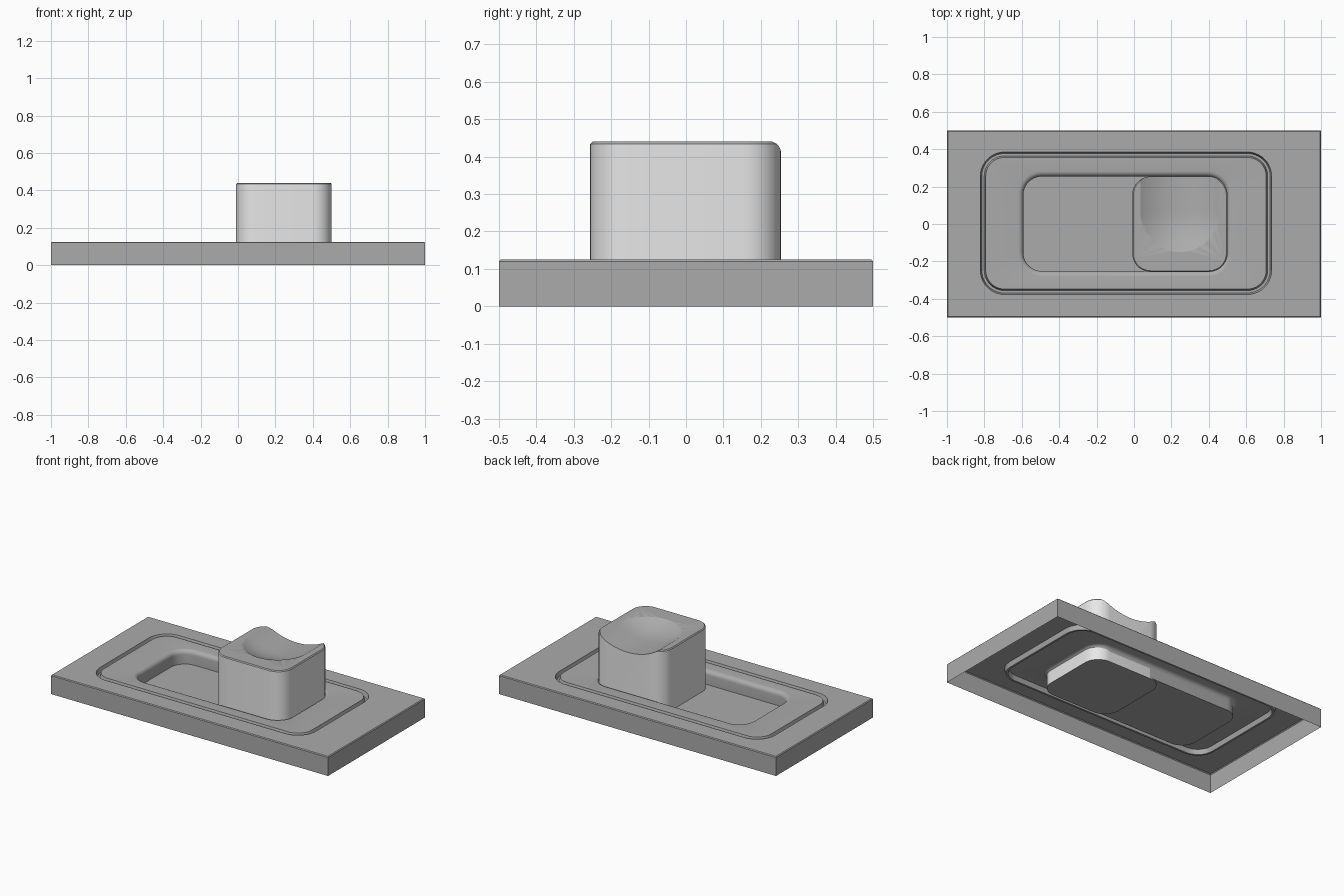
import bpy, bmesh, math
from mathutils import Matrix

if "Cube" in bpy.data.objects:
    bpy.data.objects.remove(bpy.data.objects["Cube"])

N = 10  # segments per rounded corner


def material(name, v):
    m = bpy.data.materials.new(name)
    m.diffuse_color = (v, v, v, 1)
    m.use_nodes = True
    m.node_tree.nodes["Principled BSDF"].inputs["Base Color"].default_value = m.diffuse_color
    return m


grey = material("mid_grey", 0.41)
light = material("light_grey", 0.8)


def ring(bm, cx, cy, hx, hy, r, z):
    """Rounded rectangle loop of vertices, counter-clockwise."""
    out = []
    for k, (sx, sy) in enumerate([(1, 1), (-1, 1), (-1, -1), (1, -1)]):
        for i in range(N + 1):
            a = math.pi / 2 * (k + i / N)
            out.append(bm.verts.new((cx + sx * (hx - r) + r * math.cos(a),
                                     cy + sy * (hy - r) + r * math.sin(a), z)))
    return out


def skin(name, loops, mats, cap_first=False):
    """Bridge successive loops, cap the last one and make an object."""
    bm = bmesh.new()
    rings = [ring(bm, *l) for l in loops]
    for a, b in zip(rings, rings[1:]):
        n = len(a)
        for i in range(n):
            j = (i + 1) % n
            bm.faces.new((a[i], a[j], b[j], b[i]))
    bm.faces.new(rings[-1])
    if cap_first:
        bm.faces.new(rings[0][::-1])
    bmesh.ops.remove_doubles(bm, verts=bm.verts, dist=1e-5)
    return finish(bm, name, mats)


def finish(bm, name, mats):
    me = bpy.data.meshes.new(name)
    bm.to_mesh(me)
    bm.free()
    for m in mats:
        me.materials.append(m)
    ob = bpy.data.objects.new(name, me)
    bpy.context.collection.objects.link(ob)
    return ob


def smooth(ob):
    bpy.ops.object.select_all(action='DESELECT')
    ob.select_set(True)
    bpy.context.view_layer.objects.active = ob
    bpy.ops.object.shade_smooth_by_angle(angle=math.radians(30))


# Switch plate: open underneath, with a ring groove and a sunken track
T, GX, GY = 0.125, -0.043, 0.004
PX, PY, HX, HY = -0.049, 0.001, 0.543, 0.253
loops = [(0, 0, 1, 0.5, 0, 0), (0, 0, 1, 0.5, 0, T - 0.005),
         (0, 0, 0.995, 0.495, 0, T),
         (GX, GY, 0.779, 0.381, 0.13, T), (GX, GY, 0.771, 0.373, 0.122, T - 0.03),
         (GX, GY, 0.758, 0.360, 0.109, T - 0.03), (GX, GY, 0.750, 0.352, 0.101, T)]
for i in range(6):  # rounded lip of the track
    a = math.pi / 2 * i / 5
    d = 0.028 * (1 - math.sin(a))
    loops.append((PX, PY, HX + d, HY + d, 0.1 + d, T - 0.028 * (1 - math.cos(a))))
loops.append((PX, PY, HX, HY, 0.1, 0.035))
plate = skin("switch_plate", loops, [grey])
smooth(plate)

# Sliding button
BX, BY, BH, TOP = 0.245, -0.001, 0.255, 0.44
button = skin("slider_button",
              [(BX, BY, BH, BH, 0.1, 0.03), (BX, BY, BH, BH, 0.1, TOP - 0.006),
               (BX, BY, BH - 0.006, BH - 0.006, 0.094, TOP)],
              [light, grey], cap_first=True)

# Thumb scoop: sphere stretched to the back, open at the rear edge
R, DEPTH = 0.4, 0.06
bm = bmesh.new()
bmesh.ops.create_uvsphere(bm, u_segments=96, v_segments=48, radius=R,
                          matrix=Matrix.Rotation(math.pi / 2, 4, 'X'))
for v in bm.verts:
    if v.co.y > 1e-4:
        v.co.y += 0.5
    v.co.x += BX
    v.co.y += 0.06
    v.co.z += TOP + R - DEPTH
cutter = finish(bm, "scoop_cutter", [light])
cutter.hide_render = True
mod = button.modifiers.new("scoop", 'BOOLEAN')
mod.operation = 'DIFFERENCE'
mod.solver = 'EXACT'
mod.object = cutter
bpy.context.view_layer.objects.active = button
bpy.ops.object.modifier_apply(modifier="scoop")
bpy.data.objects.remove(cutter)

# Button sides are light, top and bottom are grey
for p in button.data.polygons:
    p.material_index = 1 if abs(p.normal.z) > 0.5 else 0
smooth(button)
